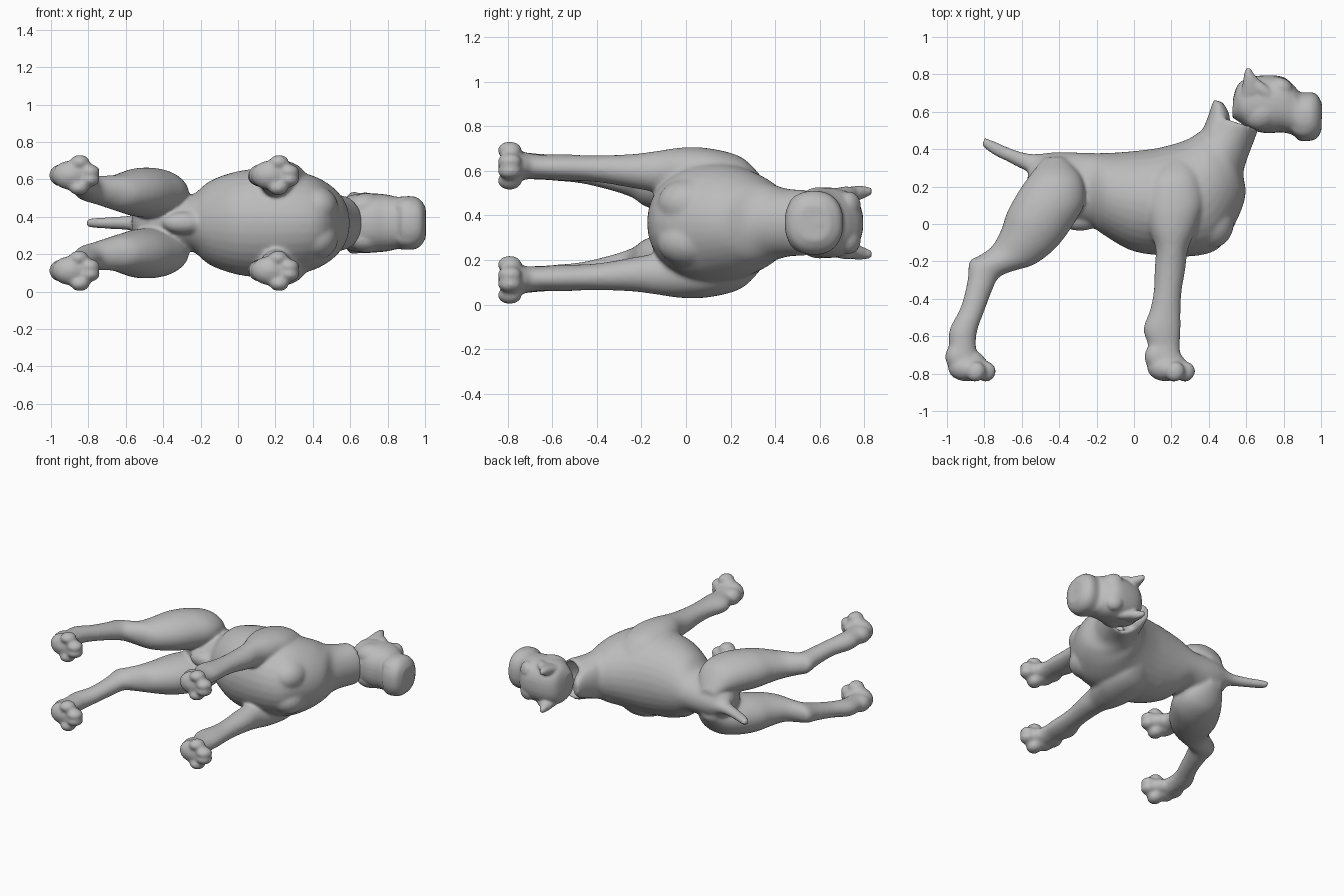
import bpy, bmesh, math
from mathutils import Matrix, Vector

cube = bpy.data.objects.get("Cube")
if cube:
    bpy.data.objects.remove(cube)

MID = 0.367   # height of the animal's plane of symmetry (it lies on its side)

grey = bpy.data.materials.new("plain grey")
grey.diffuse_color = (0.5, 0.5, 0.5, 1)
grey.use_nodes = True
grey.node_tree.nodes["Principled BSDF"].inputs["Base Color"].default_value = (0.5, 0.5, 0.5, 1)


def curve_through(sections, steps=4):
    """Add in-between sections along a smooth curve."""
    s = [Vector(v) for v in sections]
    out = []
    for i in range(len(s) - 1):
        p0, p1, p2, p3 = s[max(i - 1, 0)], s[i], s[i + 1], s[min(i + 2, len(s) - 1)]
        for k in range(steps):
            t = k / steps
            out.append(p1 + (p2 - p0) * (t / 2)
                       + (2 * p0 - 5 * p1 + 4 * p2 - p3) * (t * t / 2)
                       + (3 * p1 - p0 - 3 * p2 + p3) * (t ** 3 / 2))
    return out + [s[-1]]


def loft(bm, sections, side=0, power=1.0, n=32):
    """Skin rings. Section: ax, ay, bx, by (profile edges), half width, side offset."""
    rings = []
    for ax, ay, bx, by, w, off in curve_through(sections):
        a, b = Vector((ax, ay, 0)), Vector((bx, by, 0))
        ring = []
        for i in range(n):
            t = 2 * math.pi * i / n
            c, s = [math.copysign(abs(v) ** power, v) for v in (math.cos(t), math.sin(t))]
            p = (a + b) / 2 + (a - b) / 2 * c
            p.z = MID + side * off + w * s
            ring.append(bm.verts.new(p))
        rings.append(ring)
    for r, q in zip(rings, rings[1:]):
        for i in range(n):
            j = (i + 1) % n
            bm.faces.new((r[i], r[j], q[j], q[i]))
    bm.faces.new(rings[0])
    bm.faces.new(rings[-1])


def blob(bm, x, y, off, rx, ry, rz, side=1, turn=0):
    """Ellipsoid muscle or toe, turned in the profile plane."""
    m = (Matrix.Translation((x, y, MID + side * off))
         @ Matrix.Rotation(math.radians(turn), 4, 'Z') @ Matrix.Diagonal((rx, ry, rz, 1)))
    bmesh.ops.create_uvsphere(bm, u_segments=24, v_segments=16, radius=1, matrix=m)


def finish(bm, name, voxel, rounds):
    """Fuse the overlapping volumes into one smooth skin."""
    bmesh.ops.recalc_face_normals(bm, faces=bm.faces)
    me = bpy.data.meshes.new(name)
    bm.to_mesh(me)
    bm.free()
    me.materials.append(grey)
    ob = bpy.data.objects.new(name, me)
    bpy.context.collection.objects.link(ob)
    rm = ob.modifiers.new("fuse", 'REMESH')
    rm.mode = 'VOXEL'
    rm.voxel_size = voxel
    rm.use_smooth_shade = True
    sm = ob.modifiers.new("soften", 'SMOOTH')
    sm.factor = 0.5
    sm.iterations = rounds


# Torso and neck, ending in a hollow collar
body = bmesh.new()
loft(body, [
    (-.56, .33, -.57, .24, .05, 0), (-.5, .37, -.53, .12, .11, 0),
    (-.4, .385, -.4, .03, .14, 0), (-.25, .38, -.25, .0, .15, 0),
    (-.14, .38, -.16, -.06, .225, 0), (0, .39, -.02, -.14, .275, 0),
    (.12, .405, .13, -.167, .29, 0), (.22, .43, .32, -.172, .28, 0),
    (.29, .455, .46, -.125, .26, 0), (.33, .48, .555, .03, .225, 0),
    (.36, .50, .597, .16, .185, 0), (.40, .55, .585, .27, .16, 0),
    (.42, .58, .61, .36, .15, 0), (.45, .58, .665, .51, .145, 0),
    (.485, .535, .635, .49, .115, 0), (.46, .47, .585, .39, .11, 0)])
# Raised nape
loft(body, [(.36, .49, .51, .47, .13, 0), (.39, .56, .515, .54, .11, 0),
            (.41, .62, .505, .60, .085, 0), (.425, .665, .475, .65, .05, 0)])
# Tail
loft(body, [(-.42, .385, -.47, .25, .08, 0), (-.55, .375, -.58, .285, .042, 0),
            (-.66, .405, -.68, .335, .033, 0), (-.74, .44, -.76, .375, .029, 0),
            (-.80, .465, -.815, .42, .022, 0)])
# Belly sheath
blob(body, -.29, .025, 0, .115, .062, .06)

for s in (-1, 1):
    # Front leg from shoulder blade to pastern
    loft(body, [
        (.14, .34, .27, .37, .03, .15), (.08, .24, .34, .27, .08, .21),
        (.06, .10, .37, .12, .10, .233), (.08, -.02, .335, -.02, .10, .237),
        (.115, -.13, .29, -.13, .092, .23), (.11, -.24, .275, -.24, .076, .232),
        (.105, -.36, .255, -.36, .063, .24), (.085, -.46, .25, -.46, .058, .245),
        (.05, -.56, .25, -.57, .060, .248), (.075, -.65, .245, -.65, .055, .25),
        (.08, -.74, .25, -.70, .06, .255)], s)
    # Hind leg from hip to hock and down
    loft(body, [
        (-.48, .355, -.38, .36, .03, .08), (-.55, .27, -.28, .25, .10, .14),
        (-.62, .17, -.265, .11, .13, .158), (-.68, .06, -.335, -.02, .133, .163),
        (-.71, -.03, -.42, -.13, .118, .163), (-.76, -.12, -.53, -.215, .094, .163),
        (-.83, -.17, -.64, -.25, .078, .175), (-.88, -.20, -.72, -.285, .069, .185),
        (-.89, -.30, -.76, -.36, .061, .205), (-.925, -.44, -.805, -.48, .055, .23),
        (-.985, -.56, -.835, -.56, .059, .245), (-.99, -.64, -.845, -.63, .058, .25),
        (-.995, -.75, -.84, -.70, .06, .255)], s)
    # Paws: pad, heel, instep and four toes
    for px in (.17, -.895):
        blob(body, px, -.77, .255, .10, .072, .078, s)
        blob(body, px - .05, -.71, .255, .065, .075, .06, s)
        blob(body, px + .03, -.745, .255, .09, .07, .055, s, -35)
        for dx, off, r in ((.05, .325, .040), (.105, .275, .038),
                           (.105, .232, .038), (.045, .187, .040)):
            blob(body, px + dx, -.79, off, .052, .056, r, s, -30)
    # Breast muscle and rib edge
    blob(body, .41, .02, .085, .125, .15, .115, s, 10)
    blob(body, .02, .13, .14, .15, .20, .135, s)
finish(body, "body", .0105, 12)

# Skull and muzzle
head = bmesh.new()
loft(head, [
    (.53, .67, .525, .57, .08, 0), (.555, .745, .57, .54, .13, 0),
    (.62, .785, .62, .505, .152, 0), (.72, .795, .71, .485, .158, 0),
    (.80, .785, .79, .49, .152, 0), (.855, .74, .85, .475, .14, 0),
    (.89, .705, .885, .445, .143, 0), (.945, .705, .945, .445, .141, 0),
    (.98, .69, .982, .462, .118, 0), (1.005, .645, 1.003, .505, .08, 0)], power=.87)
# Nose pad
blob(head, .985, .60, 0, .022, .05, .05)
for s in (-1, 1):
    # Cheek, brow and jowl
    blob(head, .69, .60, .085, .11, .09, .075, s, 35)
    blob(head, .79, .73, .075, .065, .05, .065, s, -30)
    blob(head, .91, .54, .075, .08, .08, .06, s)
    # Folded ear: upright tip and forward flap
    loft(head, [(.57, .68, .71, .71, .035, .12), (.58, .75, .67, .77, .035, .13),
                (.588, .80, .64, .805, .026, .138), (.60, .835, .622, .835, .015, .142)], s, n=16)
    blob(head, .68, .72, .135, .085, .035, .028, s, -40)
finish(head, "head", .009, 4)
